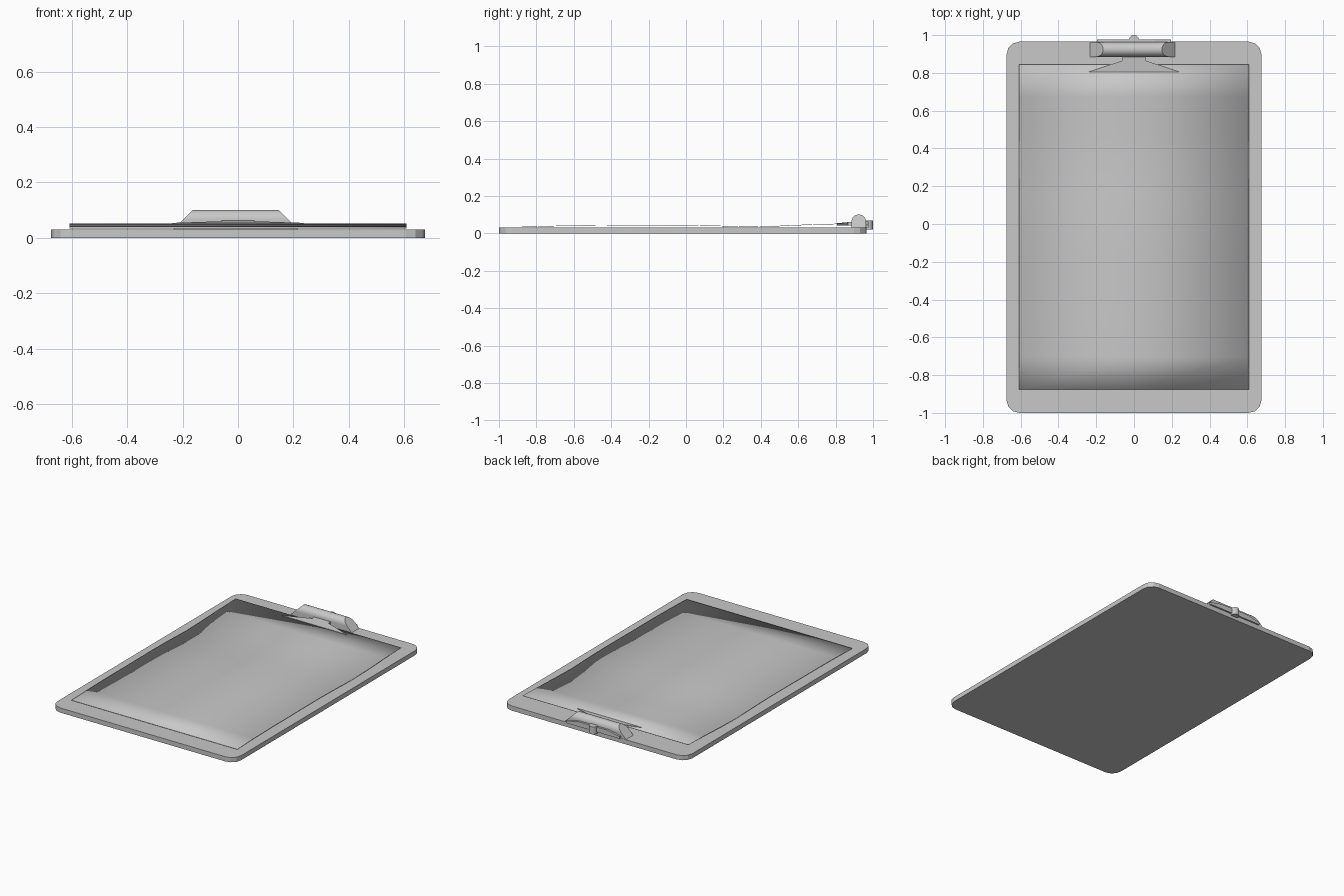
import bpy, bmesh, math

cube = bpy.data.objects.get("Cube")
if cube:
    bpy.data.objects.remove(cube, do_unlink=True)

grey = bpy.data.materials.new("plain_grey")
grey.use_nodes = True
colour = (0.58, 0.58, 0.58, 1)
grey.diffuse_color = colour
for node in grey.node_tree.nodes:
    if node.type == 'BSDF_PRINCIPLED':
        node.inputs["Base Color"].default_value = colour


def finish(name, bm, smooth_angle=None):
    bmesh.ops.recalc_face_normals(bm, faces=bm.faces)
    mesh = bpy.data.meshes.new(name)
    bm.to_mesh(mesh)
    bm.free()
    mesh.materials.append(grey)
    obj = bpy.data.objects.new(name, mesh)
    bpy.context.collection.objects.link(obj)
    if smooth_angle:
        bpy.ops.object.select_all(action='DESELECT')
        obj.select_set(True)
        bpy.context.view_layer.objects.active = obj
        bpy.ops.object.shade_smooth_by_angle(angle=math.radians(smooth_angle))
    return obj


def prism(points, offset):
    """Extrude a flat outline of 3D points along an offset."""
    bm = bmesh.new()
    face = bm.faces.new([bm.verts.new(p) for p in points])
    made = bmesh.ops.extrude_face_region(bm, geom=[face])
    verts = [v for v in made["geom"] if isinstance(v, bmesh.types.BMVert)]
    bmesh.ops.translate(bm, verts=verts, vec=offset)
    return bm


# Board with rounded corners
W, Y0, Y1, R = 0.675, -1.0, 0.965, 0.068
outline = []
for quarter, (sx, cy) in enumerate([(1, Y1 - R), (-1, Y1 - R), (-1, Y0 + R), (1, Y0 + R)]):
    for step in range(4):
        a = math.radians(90 * quarter + 30 * step)
        outline.append((sx * (W - R) + R * math.cos(a), cy + R * math.sin(a), 0))
finish("board", prism(outline, (0, 0, 0.031)))

# Wavy sheet of paper: a thin closed slab, softly shaded over its edges
heights = [0.033, 0.038, 0.0405, 0.041, 0.042, 0.0425, 0.039, 0.034, 0.038, 0.046, 0.05]
PY0, PY1, PW = -0.877, 0.845, 0.609
bm = bmesh.new()
rows = []
for i, z in enumerate(heights):
    y = PY0 + (PY1 - PY0) * i / (len(heights) - 1)
    rows.append([bm.verts.new((x, y, z)) for x in (-PW, 0, PW)])
for a, b in zip(rows, rows[1:]):
    for j in range(2):
        bm.faces.new((a[j], a[j + 1], b[j + 1], b[j]))
made = bmesh.ops.extrude_face_region(bm, geom=bm.faces[:])
for v in made["geom"]:
    if isinstance(v, bmesh.types.BMVert):
        v.co.z += 0.0025
finish("paper", bm, 180)

# Clip barrel: an arched bar with slanted ends
CX, CY, CR, CZ = -0.008, 0.924, 0.039, 0.062
arch = [(CY + CR, 0.03)]
arch += [(CY + CR * math.cos(math.pi * k / 16), CZ + CR * math.sin(math.pi * k / 16))
         for k in range(17)]
arch.append((CY - CR, 0.03))
bm = prism([(-1, y, z) for y, z in arch], (2, 0, 0))
for v in bm.verts:
    side = 1 if v.co.x > 0 else -1
    v.co.x = CX + side * (0.226 - (v.co.z - 0.03))
finish("clip_barrel", bm, 30)

# Clip jaw: a neck flaring to a wide lip pressed on the paper
half = [(0.06, 0.90), (0.06, 0.865), (0.13, 0.842), (0.238, 0.806)]
jaw = half + [(-x, y) for x, y in reversed(half)]
bm = prism([(x, y, 0.042) for x, y in jaw], (0, 0, 0.02))
for v in bm.verts:
    if v.co.z > 0.05:
        v.co.z = 0.054 + 0.1 * (v.co.y - 0.806)
finish("clip_jaw", bm)

# Back plate behind the barrel
plate = [(-0.196, 0.031), (0.196, 0.031), (0.196, 0.045), (0.11, 0.064),
         (-0.11, 0.064), (-0.196, 0.045)]
finish("clip_back_plate", prism([(x, 0.95, z) for x, z in plate], (0, 0.026, 0)))

# Upright hinge knob overhanging the board's back edge
circle = [(0.027 * math.cos(math.tau * k / 20), 0.973 + 0.027 * math.sin(math.tau * k / 20), 0.02)
          for k in range(20)]
finish("hinge_knob", prism(circle, (0, 0, 0.049)), 30)
